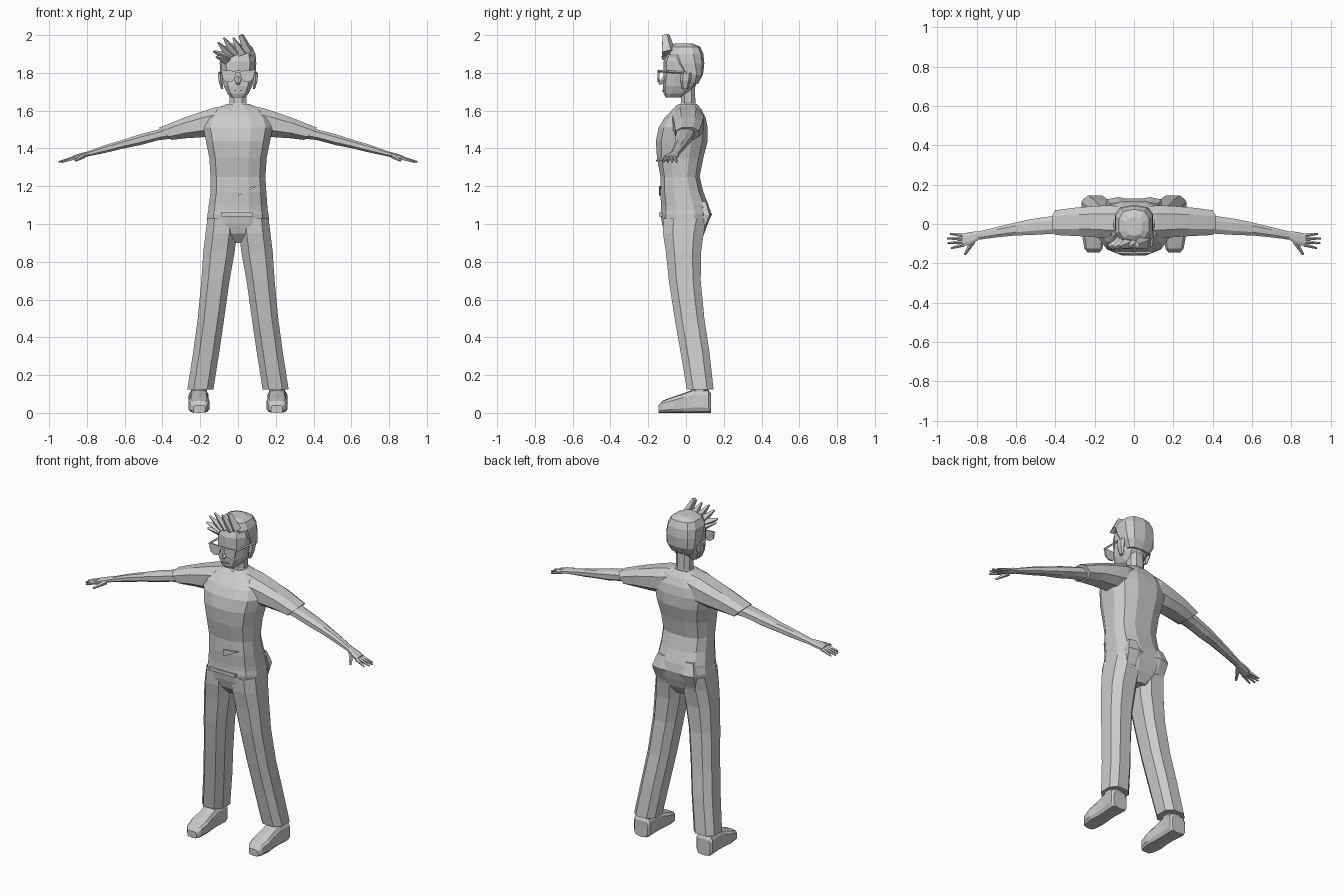
import bpy, bmesh, math
from mathutils import Vector

GREY = bpy.data.materials.new("plain_grey")
GREY.diffuse_color = (0.6, 0.6, 0.6, 1)


def finish(name, bm, mirror=False):
    bmesh.ops.recalc_face_normals(bm, faces=bm.faces)
    me = bpy.data.meshes.new(name)
    bm.to_mesh(me)
    bm.free()
    me.materials.append(GREY)
    ob = bpy.data.objects.new(name, me)
    bpy.context.collection.objects.link(ob)
    if mirror:
        ob.modifiers.new("mirror", 'MIRROR')
    return ob


def loft(name, axis, rings, n=10, power=0.8, mirror=False, slant=0.0):
    """Skin rings (station, a0, a1, b0, b1) stacked along an axis; slant shears the last ring."""
    bm = bmesh.new()
    loops = []
    for k, (s, a0, a1, b0, b1) in enumerate(rings):
        pts = []
        for i in range(n):
            t = math.tau * (i + 0.5) / n
            c, d = math.cos(t), math.sin(t)
            c = math.copysign(abs(c / math.cos(math.pi / n)) ** power, c)
            d = math.copysign(abs(d) ** power, d)
            a = (a0 + a1) / 2 + c * (a1 - a0) / 2
            b = (b0 + b1) / 2 + d * (b1 - b0) / 2
            st = s + (slant * d if k == len(rings) - 1 else 0)
            pts.append(bm.verts.new({'x': (st, a, b), 'y': (a, st, b), 'z': (a, b, st)}[axis]))
        loops.append(pts)
    for p, q in zip(loops, loops[1:]):
        for i in range(n):
            j = (i + 1) % n
            bm.faces.new((p[i], p[j], q[j], q[i]))
    bm.faces.new(loops[0])
    bm.faces.new(loops[-1])
    return finish(name, bm, mirror)


def spike(name, base, tip, r1, r2, n=4, flat=1.0, mirror=False):
    """Tapered bar from base to tip."""
    a, b = Vector(base), Vector(tip)
    bm = bmesh.new()
    bmesh.ops.create_cone(bm, cap_ends=True, segments=n, radius1=r1, radius2=r2, depth=(b - a).length)
    rot = (b - a).to_track_quat('Z', 'Y')
    for v in bm.verts:
        v.co.y *= flat
        v.co = rot @ v.co + (a + b) / 2
    return finish(name, bm, mirror)


def plate(name, outline, y, depth, mirror=False):
    """Thin slab with an outline of (x, z) points facing the front."""
    bm = bmesh.new()
    f = [bm.verts.new((x, y, z)) for x, z in outline]
    face = bm.faces.new(f)
    out = bmesh.ops.extrude_face_region(bm, geom=[face])
    for v in out['geom']:
        if isinstance(v, bmesh.types.BMVert):
            v.co.y += depth
    return finish(name, bm, mirror)


# Shirt body
loft("shirt", 'z', [
    (1.04, -.16, .16, -.135, .125), (1.10, -.155, .155, -.135, .122),
    (1.17, -.145, .15, -.14, .095), (1.25, -.145, .145, -.138, .075),
    (1.35, -.152, .152, -.157, .095), (1.44, -.17, .17, -.163, .118),
    (1.51, -.185, .185, -.148, .118), (1.56, -.17, .17, -.118, .108),
    (1.605, -.13, .13, -.075, .085), (1.635, -.06, .06, -.04, .06)], n=12, power=.75)
# Fold and pocket trim on the shirt front
plate("shirt_fold", [(.0, 1.15), (.10, 1.20), (.0, 1.19)], -.144, .012)
plate("belt_trim", [(-.09, 1.04), (.08, 1.04), (.08, 1.06), (-.09, 1.06)], -.142, .03)

# Sleeves with a slanted open end
loft("sleeve", 'x', [
    (.06, -.06, .085, 1.47, 1.632), (.12, -.075, .095, 1.46, 1.622),
    (.19, -.068, .092, 1.455, 1.60), (.28, -.062, .085, 1.45, 1.568),
    (.385, -.056, .07, 1.443, 1.512)], n=8, mirror=True, slant=.035)

# Arms
loft("arm", 'x', [
    (.33, -.045, .052, 1.452, 1.528), (.42, -.05, .04, 1.442, 1.502),
    (.52, -.056, .025, 1.415, 1.476), (.60, -.058, .008, 1.40, 1.45),
    (.70, -.068, -.016, 1.376, 1.42), (.79, -.08, -.038, 1.358, 1.387),
    (.83, -.105, -.04, 1.349, 1.376), (.875, -.113, -.05, 1.337, 1.362)], n=8, mirror=True)
# Fingers and thumb
for i, (y0, x1, y1) in enumerate([(-.058, .935, -.05), (-.075, .95, -.073),
                                  (-.09, .947, -.098), (-.105, .93, -.123)]):
    spike(f"finger_{i + 1}", (.865, y0, 1.35), (x1, y1, 1.328), .011, .005, 5, mirror=True)
spike("thumb", (.82, -.09, 1.36), (.86, -.155, 1.335), .015, .006, 5, mirror=True)

# Trouser seat
loft("trouser_seat", 'z', [
    (.90, -.045, .045, -.07, .07), (.95, -.13, .13, -.115, .10),
    (1.0, -.165, .165, -.13, .118), (1.05, -.162, .162, -.138, .132),
    (1.10, -.152, .152, -.132, .122)], n=12, power=.75)
# Trouser legs flaring to the hem
loft("trouser_leg", 'z', [
    (.125, .13, .268, .0, .15), (.33, .098, .236, -.035, .128),
    (.50, .073, .213, -.065, .102), (.70, .045, .194, -.096, .083),
    (.85, .018, .184, -.112, .085), (.95, .006, .172, -.128, .10),
    (1.03, .004, .162, -.13, .12)], n=8, power=.75, mirror=True)
# Hip pouch bulges at the back of the seat
loft("back_pocket", 'z', [
    (.97, .03, .13, .08, .10), (1.05, .02, .14, .08, .137), (1.12, .04, .12, .08, .11)],
    n=6, mirror=True)

# Shoes
loft("shoe", 'y', [
    (-.145, .175, .235, .0, .04), (-.125, .16, .252, .0, .065),
    (-.07, .152, .262, .0, .085), (-.01, .158, .255, .0, .105),
    (.04, .16, .255, .0, .125), (.12, .155, .262, .0, .122),
    (.132, .165, .252, .0, .10)], n=10, power=.5, mirror=True)
loft("ankle", 'z', [(.08, .165, .25, .02, .12), (.2, .165, .25, .03, .12)], n=8, mirror=True)

# Neck and head
loft("neck", 'z', [(1.60, -.075, .075, -.05, .07), (1.64, -.045, .045, -.03, .052),
                   (1.74, -.045, .045, -.03, .05)], n=8)
loft("collar", 'z', [(1.60, -.11, .11, -.075, .08), (1.628, -.07, .07, -.05, .062)], n=10)
loft("head", 'z', [
    (1.67, -.035, .035, -.108, -.03), (1.69, -.055, .055, -.118, .02),
    (1.73, -.075, .075, -.122, .05), (1.79, -.088, .088, -.118, .08),
    (1.86, -.09, .09, -.118, .085), (1.90, -.08, .08, -.10, .08)], n=10, power=.75)
# Hair cap
loft("hair", 'z', [
    (1.745, -.07, .07, .0, .065), (1.79, -.092, .092, -.03, .09),
    (1.85, -.097, .097, -.075, .097), (1.90, -.093, .093, -.098, .092),
    (1.938, -.075, .075, -.085, .075), (1.955, -.04, .04, -.06, .035)], n=10, power=.7)
# Swept fringe spikes
for i, (x0, z0, x1, y1, z1) in enumerate([
        (.055, 1.91, .015, -.105, 2.0), (.02, 1.90, -.025, -.115, 1.985),
        (-.015, 1.90, -.075, -.115, 1.985), (-.04, 1.89, -.105, -.12, 1.96),
        (-.05, 1.88, -.13, -.115, 1.915), (-.06, 1.87, -.115, -.125, 1.885)]):
    spike(f"fringe_{i + 1}", (x0, -.09, z0), (x1, y1, z1), .04, .008 if i else .02, 4, .7)

# Ears and nose
loft("ear", 'z', [(1.715, .078, .09, -.02, .01), (1.76, .08, .104, -.03, .025),
                  (1.80, .08, .106, -.025, .03)], n=6, mirror=True)
spike("nose", (0, -.105, 1.765), (0, -.143, 1.742), .024, .008, 5)
plate("mouth", [(-.025, 1.706), (0, 1.70), (.025, 1.706), (0, 1.712)], -.125, .009)

# Glasses
plate("lens", [(.012, 1.81), (.015, 1.775), (.03, 1.755), (.06, 1.752), (.082, 1.77),
               (.09, 1.815)], -.15, .009, True)
plate("bridge", [(-.015, 1.8), (.015, 1.8), (.015, 1.812), (-.015, 1.812)], -.152, .009)
spike("temple_bar", (.088, -.148, 1.81), (.097, .0, 1.80), .007, .007, 4, mirror=True)
